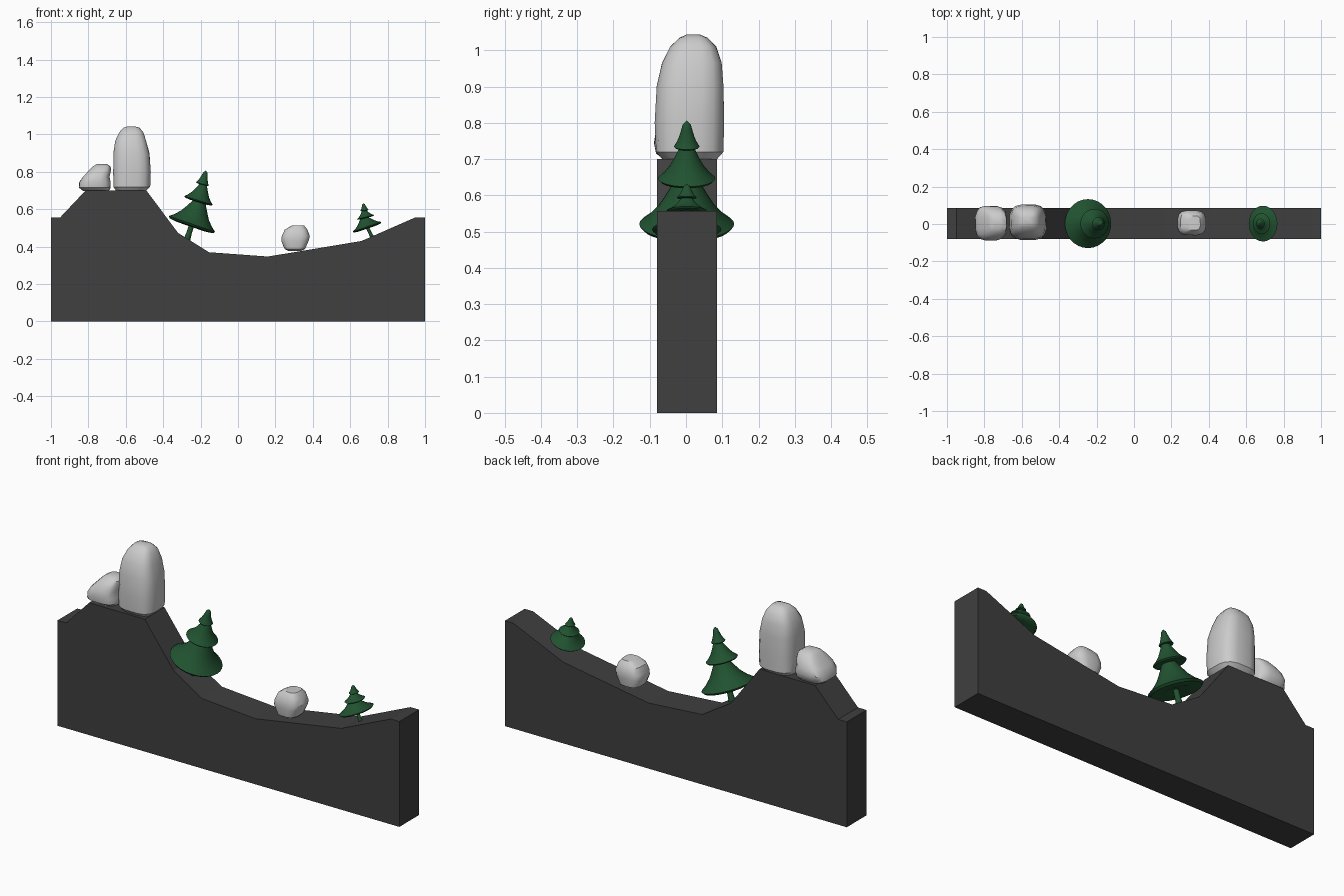
import bpy, bmesh, math, random
from mathutils import Matrix, Vector

if "Cube" in bpy.data.objects:
    bpy.data.objects.remove(bpy.data.objects["Cube"])

random.seed(4)


def material(name, rgb):
    m = bpy.data.materials.new(name)
    m.diffuse_color = (*rgb, 1)
    m.use_nodes = True
    m.node_tree.nodes["Principled BSDF"].inputs["Base Color"].default_value = m.diffuse_color
    return m


dark = material("dark_ground", (0.05, 0.05, 0.05))
green = material("pine_green", (0.015, 0.085, 0.03))


def finish(bm, name, mat=None, angle=None):
    bmesh.ops.recalc_face_normals(bm, faces=bm.faces)
    me = bpy.data.meshes.new(name)
    bm.to_mesh(me)
    bm.free()
    ob = bpy.data.objects.new(name, me)
    bpy.context.collection.objects.link(ob)
    if mat:
        me.materials.append(mat)
    if angle:
        bpy.ops.object.select_all(action='DESELECT')
        ob.select_set(True)
        bpy.context.view_layer.objects.active = ob
        bpy.ops.object.shade_smooth_by_angle(angle=math.radians(angle))
    return ob


def skin(bm, rings):
    # bridge consecutive vertex rings and cap both ends
    n = len(rings[0])
    for a, b in zip(rings, rings[1:]):
        for i in range(n):
            j = (i + 1) % n
            bm.faces.new((a[i], a[j], b[j], b[i]))
    bm.faces.new(rings[0][::-1])
    bm.faces.new(rings[-1])


# Ground slab: hill profile extruded along y
profile = [(-1, 0), (1, 0), (1, .557), (.95, .557), (.66, .43), (.16, .347),
           (-.155, .37), (-.32, .473), (-.49, .70), (-.815, .70),
           (-.95, .557), (-1, .557)]
bm = bmesh.new()
face = bm.faces.new([bm.verts.new((x, -.08, z)) for x, z in profile])
ext = bmesh.ops.extrude_face_region(bm, geom=[face])
bmesh.ops.translate(bm, vec=(0, .165, 0),
                    verts=[v for v in ext["geom"] if isinstance(v, bmesh.types.BMVert)])
finish(bm, "ground", dark)


def rock(name, sections, n=16, power=0.62, jitter=0.03):
    # loft of rounded-square sections: (z, x0, x1, y0, y1)
    bm = bmesh.new()
    rings = []
    for z, x0, x1, y0, y1 in sections:
        ring = []
        for i in range(n):
            a = math.tau * (i + .5) / n
            c, s = math.cos(a), math.sin(a)
            k = 1 - random.random() * jitter
            x = (x0 + x1) / 2 + (x1 - x0) / 2 * math.copysign(abs(c) ** power, c) * k
            y = (y0 + y1) / 2 + (y1 - y0) / 2 * math.copysign(abs(s) ** power, s) * k
            ring.append(bm.verts.new((x, y, z)))
        rings.append(ring)
    skin(bm, rings)
    return finish(bm, name, angle=35)


rock("tall_rock", [
    (.698, -.655, -.49, -.065, .085), (.72, -.67, -.468, -.085, .105),
    (.80, -.67, -.465, -.088, .107), (.90, -.668, -.472, -.083, .106),
    (.965, -.658, -.488, -.069, .10), (1.01, -.637, -.505, -.045, .085),
    (1.035, -.615, -.525, -.018, .06), (1.043, -.59, -.55, 0, .04)])
rock("small_rock", [
    (.698, -.83, -.69, -.06, .07), (.715, -.853, -.678, -.085, .09),
    (.745, -.85, -.678, -.09, .10), (.775, -.83, -.686, -.085, .095),
    (.805, -.80, -.678, -.07, .08), (.828, -.778, -.68, -.05, .06),
    (.842, -.755, -.70, -.025, .035)])
rock("rolling_rock", [
    (.376, .27, .335, -.04, .05), (.388, .248, .36, -.055, .067),
    (.43, .23, .38, -.062, .074), (.455, .231, .387, -.062, .074),
    (.49, .248, .373, -.055, .067), (.512, .285, .355, -.035, .045)])


def tilted(bm, centre, tilt, rings, n=28, sy=1.0):
    # surface of revolution from (radius, height) pairs, tilted about y
    m = Matrix.Translation(centre) @ Matrix.Rotation(math.radians(tilt), 4, 'Y')
    skin(bm, [[bm.verts.new(m @ Vector((r * math.cos(math.tau * i / n),
                                        sy * r * math.sin(math.tau * i / n), h)))
               for i in range(n)] for r, h in rings])


def pine(name, base, tiers, tip, sy=1.0):
    # flared skirts, each reaching the one above it: (x, z, radius, tilt)
    bm = bmesh.new()
    for k, (x, z, r, tilt) in enumerate(tiers):
        last = k == len(tiers) - 1
        nx, nz = tip if last else tiers[k + 1][:2]
        h = math.hypot(nx - x, nz - z)
        flare = [(1, 0), (.8, .16), (.6, .38), (.45, .62), (.32, .85)]
        end = [(.02, 1)] if last else [(.22, 1.06)]
        under = [(.15, -.03 * r), (.6, -.12 * r), (.93, -.08 * r)]
        tilted(bm, (x, 0.002, z), tilt,
               [(r * a, b) for a, b in under] + [(r * a, h * b) for a, b in flare + end],
               sy=sy)
    finish(bm, name + "_foliage", green, 40)
    # trunk
    x, z, r, tilt = tiers[0]
    d = Vector((x - base[0], 0, z - base[1]))
    bm = bmesh.new()
    tilted(bm, (base[0], 0.002, base[1]), math.degrees(math.atan2(d.x, d.z)),
           [(r * .14, 0), (r * .11, d.length * .5), (r * .11, d.length * 1.1)], n=12)
    finish(bm, name + "_trunk", green, 40)


pine("large_pine", (-.275, .43),
     [(-.246, .521, .131, 19), (-.211, .647, .079, 17), (-.19, .735, .035, 15)],
     (-.18, .808))
pine("small_pine", (.722, .44),
     [(.69, .506, .081, -19), (.682, .558, .047, -14), (.676, .594, .023, -8)],
     (.672, .631), sy=1.18)
